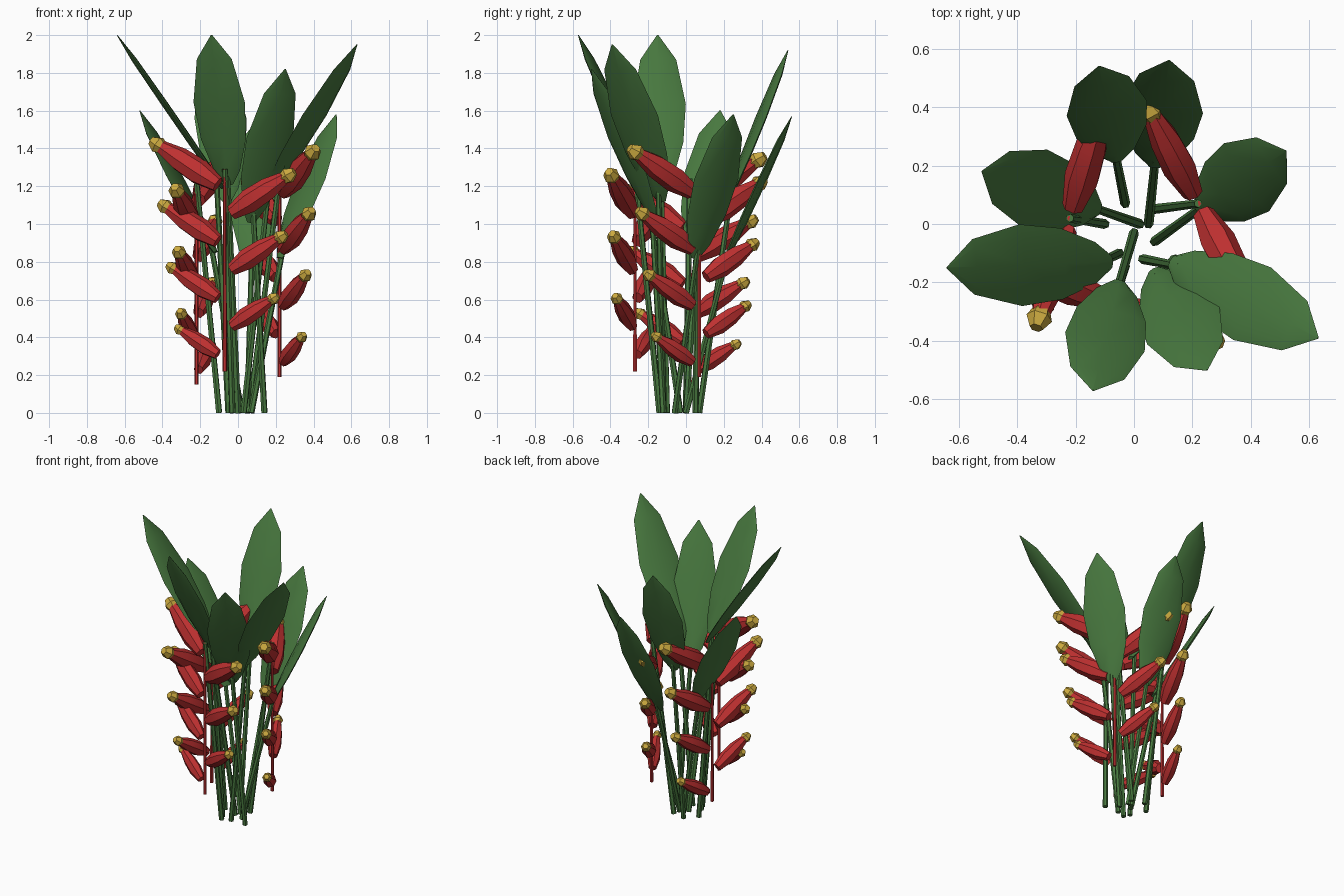
import bpy, bmesh, math
from mathutils import Vector

if "Cube" in bpy.data.objects:
    bpy.data.objects.remove(bpy.data.objects["Cube"])


def material(name, rgb):
    m = bpy.data.materials.new(name)
    m.diffuse_color = (*rgb, 1)
    m.use_nodes = True
    m.node_tree.nodes["Principled BSDF"].inputs["Base Color"].default_value = m.diffuse_color
    return m


GREEN = material("leaf green", (0.065, 0.19, 0.05))
RED = material("bract red", (0.52, 0.03, 0.03))
YELLOW = material("tip yellow", (0.6, 0.4, 0.05))


def loft(name, p0, p1, profile, sides, mat, smooth=40):
    """Sweep rings (t, half width, half thickness) along the line p0 to p1."""
    p0, p1 = Vector(p0), Vector(p1)
    axis = (p1 - p0).normalized()
    wide = Vector((-axis.y, axis.x, 0))
    wide = wide.normalized() if wide.length > 1e-4 else Vector((1, 0, 0))
    thin = axis.cross(wide)
    bm = bmesh.new()
    rings = []
    for t, a, b in profile:
        c = p0.lerp(p1, t)
        angles = [2 * math.pi * k / sides for k in range(sides)]
        rings.append([bm.verts.new(c + wide * a * math.cos(q) + thin * b * math.sin(q))
                      for q in angles])
    for r, s in zip(rings, rings[1:]):
        for k in range(sides):
            j = (k + 1) % sides
            bm.faces.new((r[k], r[j], s[j], s[k]))
    bm.faces.new(rings[0][::-1])
    bm.faces.new(rings[-1])
    bmesh.ops.recalc_face_normals(bm, faces=bm.faces)
    me = bpy.data.meshes.new(name)
    bm.to_mesh(me)
    bm.free()
    me.materials.append(mat)
    ob = bpy.data.objects.new(name, me)
    bpy.context.collection.objects.link(ob)
    if smooth:
        bpy.context.view_layer.objects.active = ob
        ob.select_set(True)
        bpy.ops.object.shade_smooth_by_angle(angle=math.radians(smooth))
        ob.select_set(False)
    return ob


def rod(name, p0, p1, r, mat, sides=6):
    return loft(name, p0, p1, [(0, r, r), (1, r * 0.85, r * 0.85)], sides, mat)


# Leaves on straight stems: (ground x, y), blade base, blade tip
leaves = [
    ((-0.05, -0.10), (-0.08, -0.13, 1.19), (-0.64, -0.15, 2.00)),
    ((0.02, 0.00), (-0.12, 0.05, 0.85), (-0.52, 0.18, 1.60)),
    ((-0.03, 0.07), (-0.06, 0.22, 1.12), (-0.12, 0.54, 1.92)),
    ((0.05, 0.00), (0.07, 0.20, 0.79), (0.12, 0.56, 1.57)),
    ((0.07, -0.06), (0.22, 0.05, 0.82), (0.52, 0.25, 1.58)),
    ((0.03, -0.12), (0.13, -0.13, 1.12), (0.63, -0.39, 1.95)),
    ((0.14, -0.12), (0.07, -0.16, 1.01), (0.25, -0.50, 1.82)),
    ((0.00, -0.03), (-0.05, -0.20, 1.21), (-0.14, -0.57, 2.00)),
]
blade = [(0, 0.025, 0.01), (0.09, 0.07, 0.014), (0.3, 0.122, 0.017), (0.55, 0.14, 0.017),
         (0.84, 0.095, 0.014), (1, 0.004, 0.002)]
for i, (ground, base, tip) in enumerate(leaves):
    rod(f"leaf_stem_{i}", (*ground, 0), Vector(base).lerp(Vector(tip), 0.06), 0.017, GREEN)
    loft(f"leaf_blade_{i}", base, tip, blade, 8, GREEN, 60)

# Hanging flower spikes: ground, stalk x, y, bottom z, top z, first tip z, bract direction
spikes = [
    ((-0.10, 0.00), -0.22, 0.02, 0.15, 1.24, 1.34, 73),
    ((-0.03, -0.14), -0.07, -0.27, 0.22, 1.29, 1.42, 159.5),
    ((0.06, 0.05), 0.22, 0.07, 0.19, 1.24, 1.38, -62.5),
]
for s, (ground, x, y, low, high, tip_z, angle) in enumerate(spikes):
    top = Vector((x, y, high))
    rod(f"flower_stem_{s}", (*ground, 0), top, 0.017, GREEN)
    rod(f"hanging_stalk_{s}", (x, y, low), top, 0.011, RED)
    # Bracts alternate sides and shrink downwards
    for i in range(7):
        a = math.radians(angle + 180 * (i % 2))
        out = Vector((math.cos(a), math.sin(a), 0))
        reach = 0.38 - 0.021 * i
        k = reach / 0.38
        tip = Vector((x, y, tip_z - 0.163 * i)) + out * reach
        base = tip - out * (reach - 0.04) - Vector((0, 0, 0.62 * (reach - 0.04)))
        d = (tip - base).normalized()
        loft(f"bract_{s}_{i}", base, tip - d * 0.02 * k,
             [(0, 0.038 * k, 0.042 * k), (0.33, 0.062 * k, 0.07 * k),
              (0.68, 0.056 * k, 0.064 * k), (1, 0.034 * k, 0.036 * k)], 7, RED)
        loft(f"bract_tip_{s}_{i}", tip - d * 0.045 * k, tip + d * 0.042 * k,
             [(0, 0.03 * k, 0.03 * k), (0.5, 0.048 * k, 0.048 * k), (1, 0.025 * k, 0.025 * k)],
             6, YELLOW, 0)
